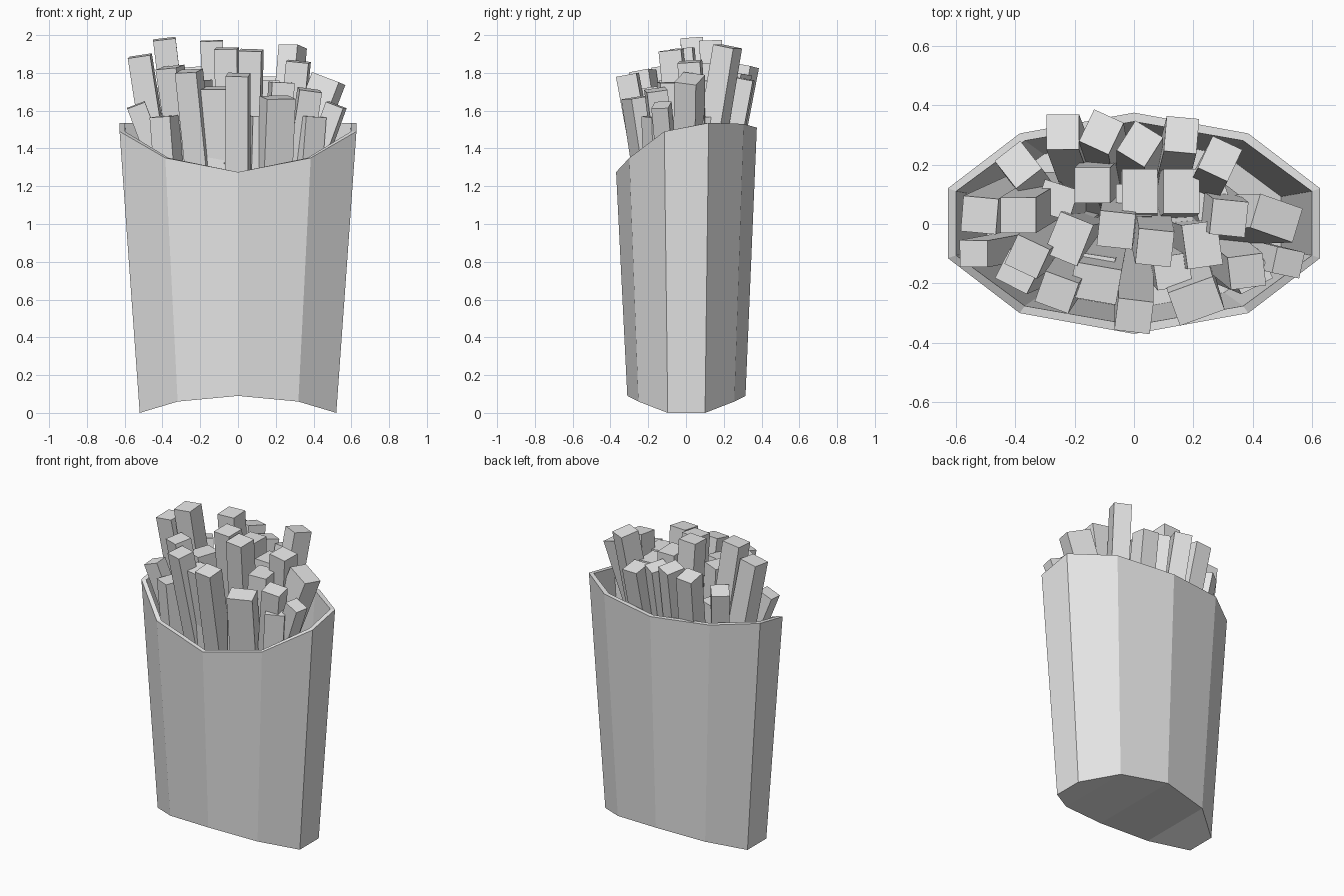
import bpy
import bmesh
from math import radians
from mathutils import Matrix, Vector

default_cube = bpy.data.objects.get("Cube")
if default_cube:
    bpy.data.objects.remove(default_cube, do_unlink=True)


def make_material(name, colour):
    material = bpy.data.materials.new(name)
    material.use_nodes = True
    material.diffuse_color = colour
    shader = next(n for n in material.node_tree.nodes if n.type == "BSDF_PRINCIPLED")
    shader.inputs["Base Color"].default_value = colour
    return material


grey = make_material("plain grey", (.8, .8, .8, 1))


def make_object(name, bm):
    bmesh.ops.recalc_face_normals(bm, faces=bm.faces)
    mesh = bpy.data.meshes.new(name)
    bm.to_mesh(mesh)
    bm.free()
    mesh.materials.append(grey)
    obj = bpy.data.objects.new(name, mesh)
    bpy.context.collection.objects.link(obj)
    return obj


# Carton outline: half of a ten-sided oval from front centre to back centre
outline = [(0, -.37), (.385, -.3), (.627, -.115), (.627, .12), (.385, .305), (0, .375)]
rim_heights = [1.275, 1.35, 1.49, 1.535, 1.53, 1.51]
arch_heights = [.09, .06, 0, 0, .06, .09]


def carton_ring(bm, scale, heights, lift=0):
    scale_x, scale_y = scale
    return [bm.verts.new((x * scale_x, y * scale_y, z + lift))
            for (x, y), z in zip(outline, heights)]


def build_carton():
    bm = bmesh.new()
    rings = [
        carton_ring(bm, (.83, .84), arch_heights),
        carton_ring(bm, (1, 1), rim_heights),
        carton_ring(bm, (.955, .92), rim_heights),
        carton_ring(bm, (.79, .77), arch_heights, lift=.03),
    ]
    # Outer wall, rim and inner wall
    for lower, upper in zip(rings, rings[1:]):
        for i in range(len(lower) - 1):
            bm.faces.new((lower[i], lower[i + 1], upper[i + 1], upper[i]))
    # Arched underside and inner floor, as strips from front to back
    for front, second, third, fourth, fifth, back in (rings[0], rings[-1]):
        bm.faces.new((front, second, fifth, back))
        bm.faces.new((second, third, fourth, fifth))
    carton = make_object("carton", bm)
    mirror = carton.modifiers.new("mirror", "MIRROR")
    mirror.use_axis[0] = True
    mirror.use_clip = True


def build_fry(name, top, size, twist, lean):
    """A straight stick whose top face is centred on the point top."""
    axis = Vector((*lean, 1)).normalized()
    tilt = Vector((0, 0, 1)).rotation_difference(axis).to_matrix().to_4x4()
    placement = (Matrix.Translation(top) @ tilt
                 @ Matrix.Rotation(radians(twist), 4, "Z")
                 @ Matrix.Diagonal((*size, 1.2, 1))
                 @ Matrix.Translation((0, 0, -.5)))
    bm = bmesh.new()
    bmesh.ops.create_cube(bm, size=1, matrix=placement)
    make_object(name, bm)


def build_bunch(name, size, spread, tops, pitch=0):
    """Fries that fan outwards by spread and all tip backwards by pitch."""
    for number, (x, y, z, twist) in enumerate(tops, start=1):
        lean = (x * spread, y * spread + pitch)
        build_fry(f"{name}_{number}", (x, y, z), size, twist, lean)


build_carton()

# Back row, leaning on the back wall
build_bunch("back_fry", (.11, .12), .3, pitch=.1, tops=[
    (-.24, .31, 1.82, 0),
    (-.11, .31, 1.84, -25),
    (.02, .27, 1.8, -32),
    (.16, .3, 1.77, -5),
    (.29, .22, 1.94, -25),
    (-.39, .2, 1.72, 38),
])

# Tall fries in the middle, tipped a little forwards
build_bunch("tall_fry", (.12, .12), .3, pitch=-.08, tops=[
    (-.52, .03, 1.89, -5),
    (-.39, .03, 1.98, 0),
    (-.14, .13, 1.97, 0),
    (-.06, -.02, 1.93, -6),
    (.07, -.08, 1.92, -6),
    (.32, .02, 1.86, -6),
])

# Shorter upright fries between the tall ones
build_bunch("middle_fry", (.12, .15), .2, tops=[
    (.02, .11, 1.85, 0),
    (.16, .11, 1.76, 0),
    (.23, -.07, 1.75, 8),
    (-.22, -.05, 1.76, -22),
])

# Front row, leaning on the front wall
build_bunch("front_fry", (.12, .11), .4, pitch=-.06, tops=[
    (-.36, -.11, 1.83, -25),
    (-.26, -.23, 1.81, -20),
    (0, -.31, 1.79, -7),
    (.38, -.16, 1.71, 7),
])
build_bunch("wide_front_fry", (.16, .12), .2, pitch=-.1, tops=[
    (-.13, -.2, 1.72, -10),
    (.21, -.26, 1.67, 20),
])

# Fries splayed out over the two ends
build_bunch("splayed_fry", (.1, .09), .7, tops=[
    (-.54, -.1, 1.63, 0),
    (.52, -.13, 1.63, -12),
])
build_bunch("wide_splayed_fry", (.16, .12), .8, tops=[(.48, .02, 1.77, -18)])

# Short fries buried in the gaps, zigzagging from end to end
build_bunch("buried_fry", (.12, .11), .2, tops=[
    (.13 * i, -.04 + .12 * (-1) ** i, 1.57, 9 * i) for i in range(-3, 4)
])
